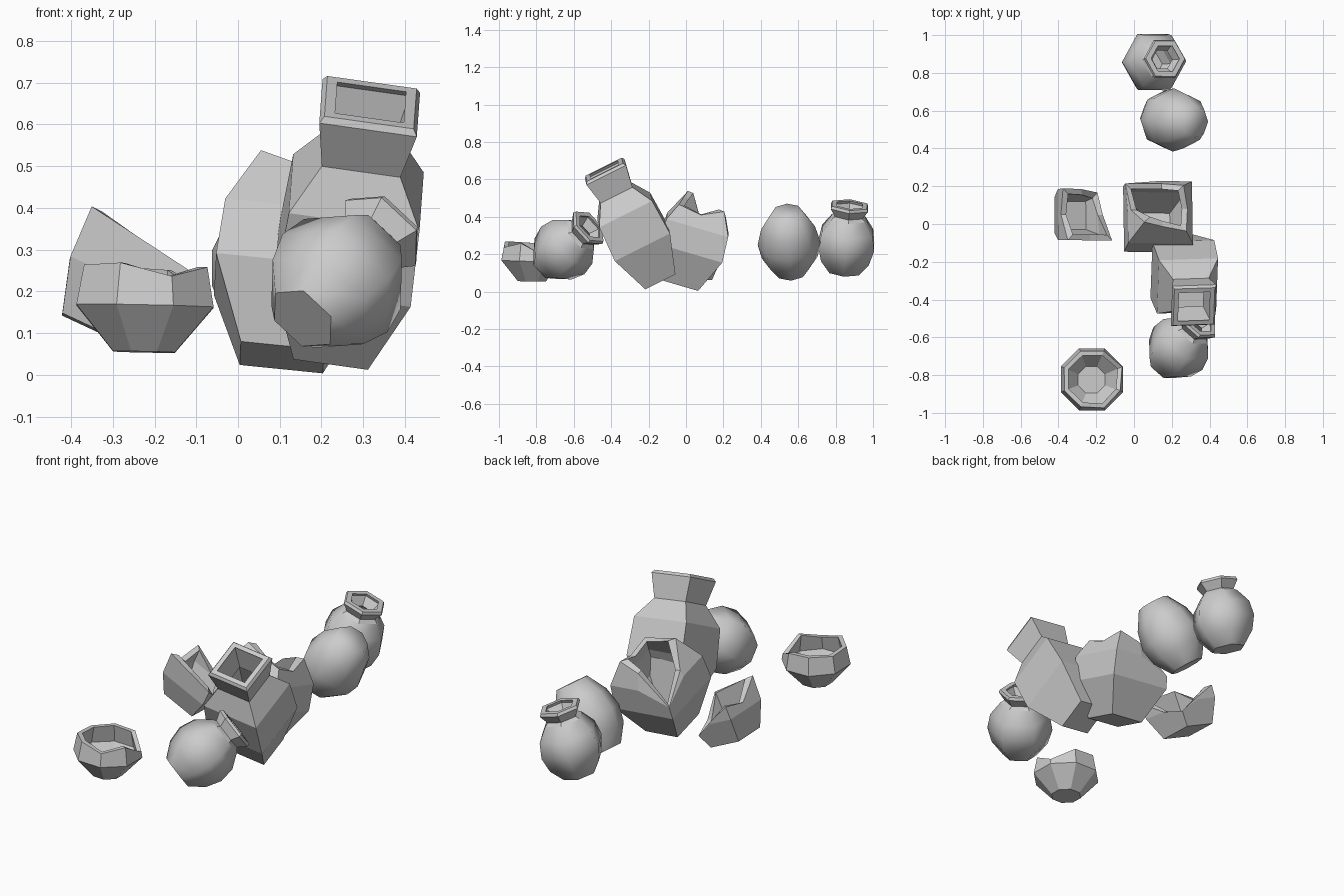
import bpy, bmesh, math
from mathutils import Vector

cube = bpy.data.objects.get("Cube")
if cube:
    bpy.data.objects.remove(cube, do_unlink=True)

clay = bpy.data.materials.new("grey_clay")
clay.use_nodes = True
clay.diffuse_color = (0.6, 0.6, 0.6, 1)
clay.node_tree.nodes["Principled BSDF"].inputs["Base Color"].default_value = (0.6, 0.6, 0.6, 1)


def radius_at(profile, u):
    """Radius of the outer profile at height u."""
    for (u0, r0), (u1, r1) in zip(profile, profile[1:]):
        if u <= u1:
            return r0 + (r1 - r0) * (u - u0) / (u1 - u0)
    return profile[-1][1]


def vessel(name, base, axis, profile, directions, wall=0.025, broken=None,
           smooth_bands=0, closed=False, spin=0):
    """Loft a (height, radius) profile along an axis; a broken rim caps the height per direction."""
    bm = bmesh.new()
    n = len(directions)
    limit = broken or [profile[-1][0]] * n
    turn = Vector((0, 0, 1)).rotation_difference(Vector(axis).normalized())
    base = Vector(base)

    def ring(height, inset):
        verts = []
        for d, top in zip(directions, limit):
            u = min(height, top)
            x, y = d * max(radius_at(profile, u) - inset, 0.01)
            c, s = math.cos(spin), math.sin(spin)
            verts.append(bm.verts.new(base + turn @ Vector((x * c - y * s, x * s + y * c, u))))
        return verts

    rings = [ring(u, 0) for u, r in profile]
    if not closed:
        rings += [ring(max(u, wall), wall) for u, r in reversed(profile)]
    bm.faces.new(rings[0][::-1])
    bm.faces.new(rings[-1]).smooth = closed
    for band, (a, b) in enumerate(zip(rings, rings[1:])):
        for i in range(n):
            j = (i + 1) % n
            face = bm.faces.new((a[i], a[j], b[j], b[i]))
            face.smooth = band < smooth_bands
    bmesh.ops.remove_doubles(bm, verts=bm.verts, dist=0.0005)
    bmesh.ops.recalc_face_normals(bm, faces=bm.faces)
    mesh = bpy.data.meshes.new(name)
    bm.to_mesh(mesh)
    bm.free()
    mesh.materials.append(clay)
    obj = bpy.data.objects.new(name, mesh)
    bpy.context.collection.objects.link(obj)
    return obj


def polygon(n):
    return [Vector((math.cos(math.tau * i / n), math.sin(math.tau * i / n))) for i in range(n)]


# Square section: the four corners, and the corners with side midpoints
corners = [Vector(p) for p in ((1, -1), (1, 1), (-1, 1), (-1, -1))]
square = []
for p, q in zip(corners, corners[1:] + corners[:1]):
    square += [p, (p + q) / 2]

# Round pots with flared necks
pot = [(0, 0.09), (0.07, 0.148), (0.15, 0.172), (0.23, 0.158), (0.3, 0.105),
       (0.315, 0.085), (0.36, 0.115), (0.375, 0.108)]
vessel("back_pot", (0.06, 0.845, 0.105), (0.28, 0.08, 0.95), pot, polygon(6), 0.03, smooth_bands=4)
vessel("front_pot", (0.155, -0.755, 0.135), (0.5, 0.62, 0.55), pot, polygon(6), 0.03,
       smooth_bands=4, spin=0.3)

# Neckless barrel, leaning
barrel = [(0, 0.09), (0.09, 0.15), (0.18, 0.168), (0.28, 0.145), (0.38, 0.085)]
vessel("barrel_pot", (0.106, 0.56, 0.11), (0.57, -0.05, 0.82), barrel, polygon(8),
       smooth_bands=4, closed=True)

# Tall square jar with its neck
jar = [(0, 0.09), (0.22, 0.165), (0.42, 0.158), (0.525, 0.095), (0.65, 0.118), (0.665, 0.108)]
vessel("square_jar", (0.225, -0.14, 0.065), (0.14, -0.45, 0.89), jar, corners, 0.025)

# Broken square jar
broken_jar = [(0, 0.1), (0.19, 0.18), (0.33, 0.172), (0.48, 0.1)]
vessel("broken_jar", (0.105, -0.03, 0.042), (0.1, 0.28, 0.95), broken_jar, square, 0.03,
       [0.42, 0.4, 0.45, 0.41, 0.26, 0.36, 0.48, 0.45])

# Broken base of another square jar
shard = [(0, 0.095), (0.13, 0.135), (0.28, 0.14)]
vessel("jar_shard", (-0.335, 0.045, 0.105), (0.42, 0.03, 0.9), shard, square, 0.03,
       [0.22, 0.12, 0.08, 0.14, 0.2, 0.17, 0.26, 0.24])

# Chipped bowl
bowl = [(0, 0.08), (0.11, 0.178), (0.215, 0.158)]
vessel("chipped_bowl", (-0.225, -0.825, 0.055), (0.02, 0.02, 1), bowl, polygon(8), 0.025,
       [0.14, 0.2, 0.205, 0.2, 0.205, 0.21, 0.18, 0.205], spin=math.pi / 8)
